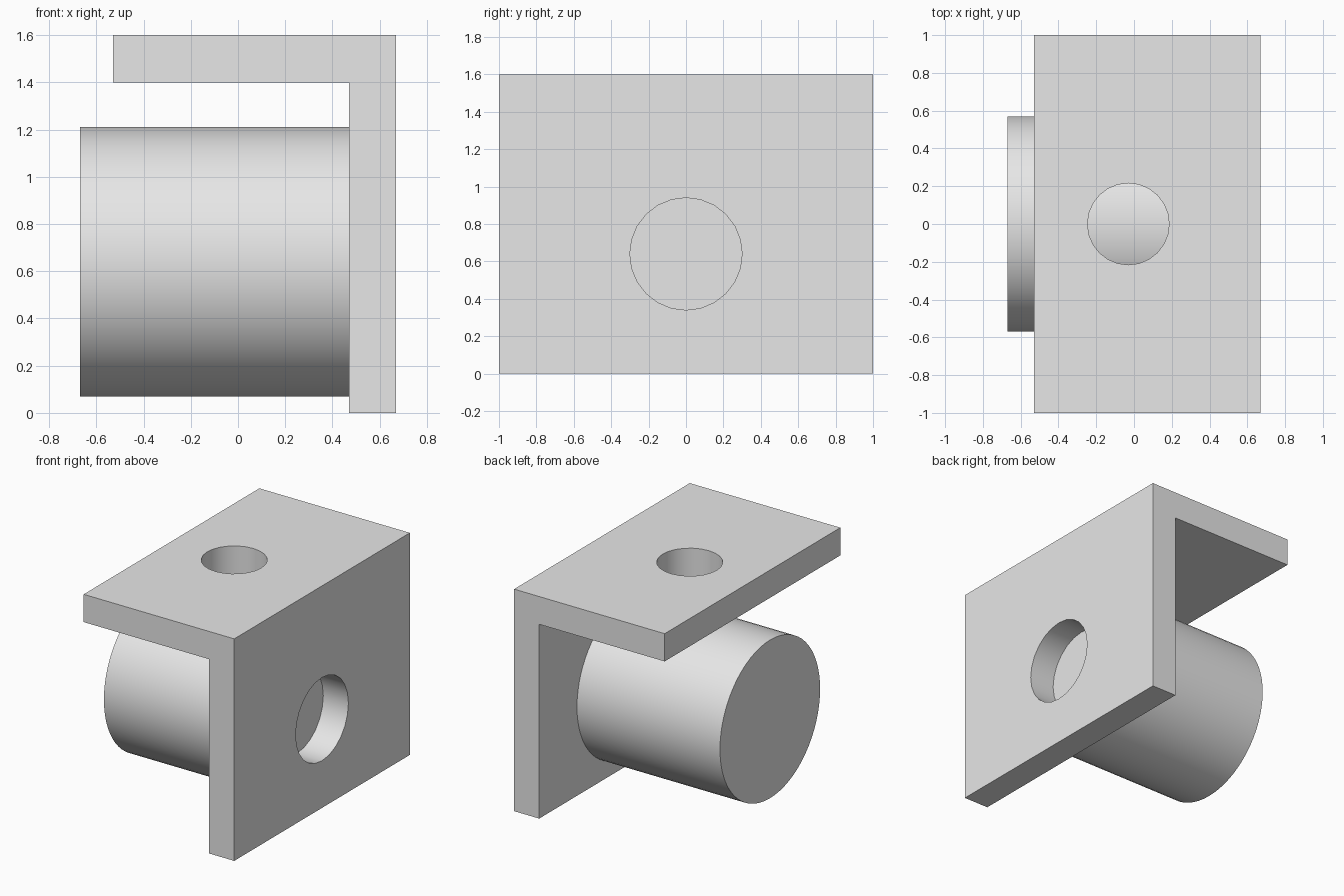
import bpy, bmesh, math

cube = bpy.data.objects.get("Cube")
if cube:
    bpy.data.objects.remove(cube, do_unlink=True)

# One plain grey for everything
grey = bpy.data.materials.new("light_grey")
grey.use_nodes = True
colour = (0.8, 0.8, 0.8, 1)
grey.diffuse_color = colour
grey.node_tree.nodes["Principled BSDF"].inputs["Base Color"].default_value = colour


def cylinder(name, radius, depth, location, sides, along_x=False):
    turn = (0, math.pi / 2, 0) if along_x else (0, 0, 0)
    bpy.ops.mesh.primitive_cylinder_add(vertices=sides, radius=radius, depth=depth,
                                        location=location, rotation=turn)
    obj = bpy.context.object
    obj.name = name
    obj.data.materials.append(grey)
    return obj


def smooth(obj):
    bpy.ops.object.select_all(action="DESELECT")
    obj.select_set(True)
    bpy.context.view_layer.objects.active = obj
    bpy.ops.object.shade_smooth_by_angle(angle=math.radians(30))


# Angle bracket: L profile extruded from front to back
profile = [(-0.53, 1.6), (-0.53, 1.4), (0.47, 1.4), (0.47, 0), (0.67, 0), (0.67, 1.6)]
bm = bmesh.new()
face = bm.faces.new([bm.verts.new((x, -1, z)) for x, z in profile])
extruded = bmesh.ops.extrude_face_region(bm, geom=[face])["geom"]
bmesh.ops.translate(bm, vec=(0, 2, 0),
                    verts=[v for v in extruded if isinstance(v, bmesh.types.BMVert)])
bmesh.ops.recalc_face_normals(bm, faces=bm.faces)
mesh = bpy.data.meshes.new("angle_bracket")
bm.to_mesh(mesh)
bm.free()
mesh.materials.append(grey)
bracket = bpy.data.objects.new("angle_bracket", mesh)
bpy.context.collection.objects.link(bracket)

# Round holes through the top flange and the upright plate
cutters = [
    cylinder("top_hole_cutter", 0.216, 0.5, (-0.03, 0, 1.5), 24),
    cylinder("side_hole_cutter", 0.3, 0.5, (0.57, 0, 0.64), 24, along_x=True),
]
bpy.context.view_layer.objects.active = bracket
for cutter in cutters:
    cut = bracket.modifiers.new(cutter.name, "BOOLEAN")
    cut.operation = "DIFFERENCE"
    cut.solver = "EXACT"
    cut.object = cutter
    bpy.ops.object.modifier_apply(modifier=cut.name)
for cutter in cutters:
    bpy.data.objects.remove(cutter, do_unlink=True)
smooth(bracket)

# Solid round boss standing out from the inside of the upright plate
boss = cylinder("round_boss", 0.57, 1.14, (-0.1, 0, 0.64), 64, along_x=True)
smooth(boss)
